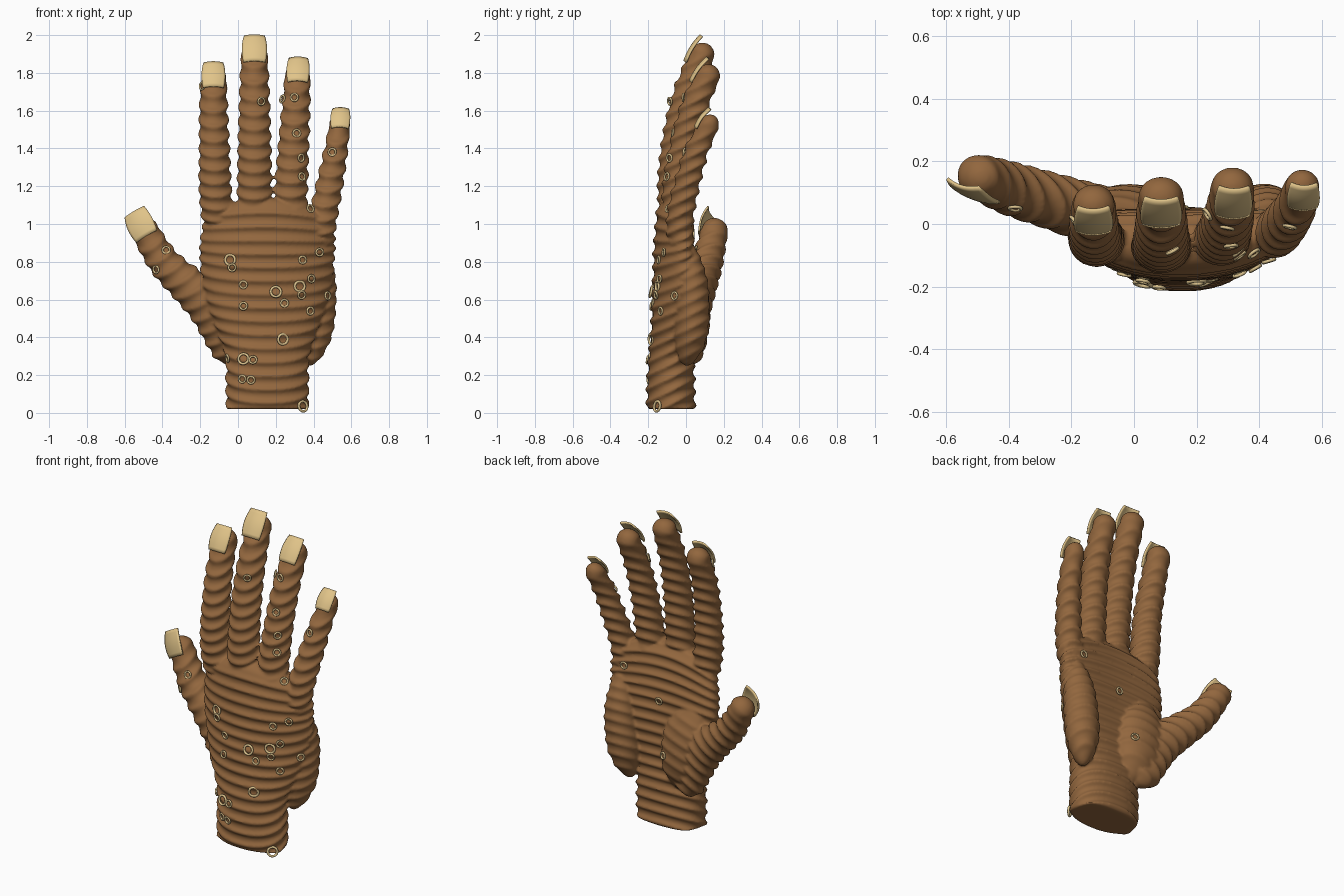
import bpy, bmesh, math
from mathutils import Vector
from mathutils.bvhtree import BVHTree

if "Cube" in bpy.data.objects:
    bpy.data.objects.remove(bpy.data.objects["Cube"])


def material(name, rgb):
    m = bpy.data.materials.new(name)
    m.diffuse_color = (*rgb, 1)
    m.use_nodes = True
    m.node_tree.nodes["Principled BSDF"].inputs["Base Color"].default_value = m.diffuse_color
    return m


SKIN = material("brown skin", (0.29, 0.135, 0.048))
NAIL = material("pale nail", (0.75, 0.55, 0.25))
RING = material("tan ring", (0.72, 0.55, 0.27))
PITCH = 0.07
flesh = bmesh.new()   # all skin parts gather here and are fused afterwards


def finish(name, bm, mat):
    bmesh.ops.recalc_face_normals(bm, faces=bm.faces)
    me = bpy.data.meshes.new(name)
    bm.to_mesh(me)
    bm.free()
    me.materials.append(mat)
    for p in me.polygons:
        p.use_smooth = True
    ob = bpy.data.objects.new(name, me)
    bpy.context.collection.objects.link(ob)
    return ob


def spline(st, u):
    """Catmull-Rom through the stations (x, y, z, half width, half depth)."""
    f = u * (len(st) - 1)
    i = min(int(f), len(st) - 2)
    t = f - i
    a, b, c, d = (st[max(0, min(len(st) - 1, i + k))] for k in (-1, 0, 1, 2))
    return [0.5 * (2 * q + (r - p) * t + (2 * p - 5 * q + 4 * r - s) * t * t
                   + (3 * q - p - 3 * r + s) * t ** 3) for p, q, r, s in zip(a, b, c, d)]


def ribbed_loft(st, side=(1, 0, 0), rib=(0, -0.5, 1), amp=0.008, n=130, seg=48,
                cap=(0, 0.06), power=1.0, warp=None, fade=0.0):
    """Sweep an oval along stations; ridges follow planes facing 'rib'."""
    side, rib = Vector(side), Vector(rib)
    us = [0.5 - 0.5 * math.cos(math.pi * i / n) for i in range(n + 1)]
    pts = [spline(st, u) for u in us]
    cs = [Vector(p[:3]) for p in pts]
    lens = [0]
    for a, b in zip(cs, cs[1:]):
        lens.append(lens[-1] + (b - a).length)
    rings = []
    for i, c in enumerate(cs):
        t = (cs[min(i + 1, n)] - cs[max(i - 1, 0)]).normalized()
        sx = (side - t * side.dot(t)).normalized()
        sy = t.cross(sx)
        f = 1
        for s, r in ((lens[i], cap[0]), (lens[-1] - lens[i], cap[1])):
            if r and s < r:
                f *= math.sqrt(max(0.0004, 1 - (1 - s / r) ** 2))
        k = min(1, (lens[-1] - lens[i]) / fade) if fade else 1
        ring = []
        for j in range(seg):
            a = 2 * math.pi * j / seg
            ca, sa = math.cos(a), math.sin(a)
            e = lambda v: math.copysign(abs(v) ** power, v)
            p = c + sx * e(ca) * pts[i][3] * f + sy * e(sa) * pts[i][4] * f
            ph = 2 * math.pi * p.dot(rib) / PITCH
            ridge = math.sin(ph) - 0.25 * math.cos(2 * ph)
            p += (sx * ca + sy * sa) * ridge * amp * k * f
            ring.append(flesh.verts.new(warp(p) if warp else p))
        rings.append(ring)
    for a, b in zip(rings, rings[1:]):
        for j in range(seg):
            flesh.faces.new((a[j], a[(j + 1) % seg], b[(j + 1) % seg], b[j]))
    flesh.faces.new(rings[0][::-1])
    flesh.faces.new(rings[-1])


# palm and wrist, cupped toward the back at both edges
def cup(p):
    k = max(0, min(1, (p.z - 0.25) / 0.4))
    w = (p.x - 0.14) / 0.36
    p.y += k * w * w * 0.052
    p.z -= 0.07 * w * w * max(0, min(1, (p.z - 0.8) / 0.3))
    return p


ribbed_loft([
    (0.155, -0.08, 0.02, 0.213, 0.127), (0.155, -0.08, 0.16, 0.216, 0.125),
    (0.155, -0.078, 0.30, 0.218, 0.118), (0.155, -0.075, 0.44, 0.265, 0.11),
    (0.155, -0.07, 0.58, 0.315, 0.11), (0.155, -0.066, 0.72, 0.345, 0.108),
    (0.155, -0.066, 0.86, 0.355, 0.105), (0.16, -0.066, 1.0, 0.35, 0.095),
    (0.16, -0.066, 1.14, 0.325, 0.08)],
    n=210, seg=96, cap=(0, 0.06), power=0.88, warp=cup)

# fingers: index, middle, ring, little
FINGERS = [
    [(-0.10, -0.05, 0.95, 0.08, 0.06), (-0.12, -0.05, 1.17, 0.083, 0.08),
     (-0.125, -0.035, 1.40, 0.078, 0.075), (-0.13, 0.01, 1.62, 0.072, 0.07),
     (-0.127, 0.085, 1.825, 0.066, 0.06)],
    [(0.085, -0.075, 0.95, 0.09, 0.06), (0.087, -0.07, 1.2, 0.089, 0.08),
     (0.087, -0.045, 1.46, 0.084, 0.078), (0.087, 0.012, 1.71, 0.076, 0.073),
     (0.087, 0.112, 1.955, 0.068, 0.061)],
    [(0.27, -0.06, 0.95, 0.085, 0.06), (0.28, -0.047, 1.17, 0.085, 0.078),
     (0.293, -0.012, 1.40, 0.079, 0.075), (0.307, 0.048, 1.63, 0.072, 0.07),
     (0.318, 0.145, 1.84, 0.065, 0.06)],
    [(0.42, -0.035, 0.85, 0.075, 0.06), (0.452, -0.03, 1.04, 0.072, 0.07),
     (0.487, 0.008, 1.22, 0.068, 0.066), (0.52, 0.062, 1.40, 0.06, 0.06),
     (0.546, 0.148, 1.575, 0.054, 0.05)]]
for st in FINGERS:
    ribbed_loft(st, fade=0.22, cap=(0.12, 0.06))

# thumb with its fleshy root, and the pads on the back side
ribbed_loft([
    (-0.01, 0.02, 0.26, 0.09, 0.06), (-0.06, 0.02, 0.41, 0.12, 0.085),
    (-0.14, 0.035, 0.56, 0.125, 0.09), (-0.27, 0.075, 0.68, 0.10, 0.085),
    (-0.40, 0.115, 0.81, 0.083, 0.08), (-0.525, 0.165, 1.02, 0.07, 0.066)],
    side=(0.8, -0.3, 0.5), rib=(-0.55, -0.35, 0.8), cap=(0.08, 0.06), n=150, amp=0.007, fade=0.2)
ribbed_loft([
    (0.03, 0.0, 0.27, 0.12, 0.08), (0.0, 0.02, 0.43, 0.145, 0.1),
    (-0.03, 0.03, 0.60, 0.15, 0.09), (-0.07, 0.03, 0.80, 0.12, 0.06)],
    side=(1, 0, 0.3), amp=0.004, cap=(0.2, 0.2), rib=(-0.3, -0.4, 0.9))
ribbed_loft([
    (0.375, 0.0, 0.25, 0.08, 0.08), (0.405, 0.03, 0.45, 0.10, 0.09),
    (0.425, 0.033, 0.66, 0.095, 0.085), (0.43, 0.015, 0.9, 0.075, 0.065)],
    amp=0.005, cap=(0.22, 0.25))

# fuse the skin into one surface and soften the joins
hand = finish("hand_skin", flesh, SKIN)
fuse = hand.modifiers.new("fuse", 'REMESH')
fuse.mode = 'VOXEL'
fuse.voxel_size = 0.0085
fuse.use_smooth_shade = True
soft = hand.modifiers.new("soften", 'SMOOTH')
soft.factor = 0.5
soft.iterations = 2
bpy.context.view_layer.update()
tree = BVHTree.FromObject(hand, bpy.context.evaluated_depsgraph_get())


# nails: curved plates leaning back with the fingertips
def nail(name, base, tip, half, side=(1, 0, 0)):
    base, tip = Vector(base), Vector(tip)
    d = tip - base
    side = Vector(side)
    side = (side - d * side.dot(d) / d.length_squared).normalized()
    out = side.cross(d).normalized()
    if out.y > 0:
        out = -out
    bm = bmesh.new()
    grid = []
    for v in range(9):
        t = v / 8
        w = half * (0.86 + 0.5 * t - 0.56 * t * t)
        grid.append([bm.verts.new(base + d * t + side * w * u / 6
                     + out * (0.005 + 0.009 * math.sin(math.pi * t) - 0.013 * (u / 6) ** 2))
                     for u in range(-6, 7)])
    for a, b in zip(grid, grid[1:]):
        for j in range(12):
            bm.faces.new((a[j], a[j + 1], b[j + 1], b[j]))
    ob = finish(name, bm, NAIL)
    m = ob.modifiers.new("thickness", 'SOLIDIFY')
    m.thickness = 0.01
    m.offset = 0


nail("index_nail", (-0.13, -0.028, 1.725), (-0.13, 0.05, 1.856), 0.063)
nail("middle_nail", (0.087, -0.006, 1.86), (0.087, 0.08, 1.998), 0.067)
nail("ring_nail", (0.316, 0.023, 1.755), (0.32, 0.115, 1.88), 0.061)
nail("little_nail", (0.54, 0.05, 1.51), (0.544, 0.125, 1.612), 0.052)
nail("thumb_nail", (-0.485, 0.078, 0.935), (-0.55, 0.125, 1.065), 0.075, (0.85, -0.25, 0.42))


# small rings lying on the skin, dropped on by casting rays
def skin_ring(i, x, z, big, way=1):
    pos, nor = tree.ray_cast(Vector((x, -way, z)), Vector((0, way, 0)))[:2]
    if pos is None:
        return
    if nor.y * way > 0:
        nor = -nor
    nor.z *= 0.3   # ignore most of the ridge slope so rings lie on the crests
    nor.normalize()
    R, r = (0.027, 0.007) if big else (0.019, 0.0055)
    q = nor.to_track_quat('Z', 'Y')
    bm = bmesh.new()
    loops = []
    for a in range(20):
        A = 2 * math.pi * a / 20
        loops.append([])
        for b in range(8):
            B = 2 * math.pi * b / 8
            rad = R + r * math.cos(B)
            p = Vector((rad * math.cos(A), rad * math.sin(A), r * math.sin(B) + 0.007))
            loops[-1].append(bm.verts.new(pos + q @ p))
    for a in range(20):
        for b in range(8):
            m, n = loops[a], loops[(a + 1) % 20]
            bm.faces.new((m[b], n[b], n[(b + 1) % 8], m[(b + 1) % 8]))
    finish(f"skin_ring_{i}", bm, RING)


BIG = [(-0.04, 0.81), (0.2, 0.64), (0.325, 0.67), (0.235, 0.39), (0.03, 0.285), (0.34, 0.034)]
SMALL = [(0.03, 0.68), (0.335, 0.625), (0.245, 0.58), (0.385, 0.71), (0.34, 0.81), (0.43, 0.85),
         (0.38, 0.54), (0.08, 0.28), (-0.05, 0.29), (0.025, 0.18), (0.07, 0.175), (0.03, 0.565),
         (-0.03, 0.77), (0.47, 0.62), (0.3, 1.67), (0.24, 1.66), (0.12, 1.65), (0.31, 1.48),
         (0.33, 1.35), (0.335, 1.25), (0.38, 1.08), (0.5, 1.38), (-0.38, 0.86), (-0.43, 0.76),
         (-0.185, 1.73)]
BACK = [(0.15, 0.8), (0.08, 0.5), (0.4, 0.95)]
for i, (x, z) in enumerate(BIG + SMALL):
    skin_ring(i, x, z, i < len(BIG))
for i, (x, z) in enumerate(BACK):
    skin_ring(100 + i, x, z, False, -1)
